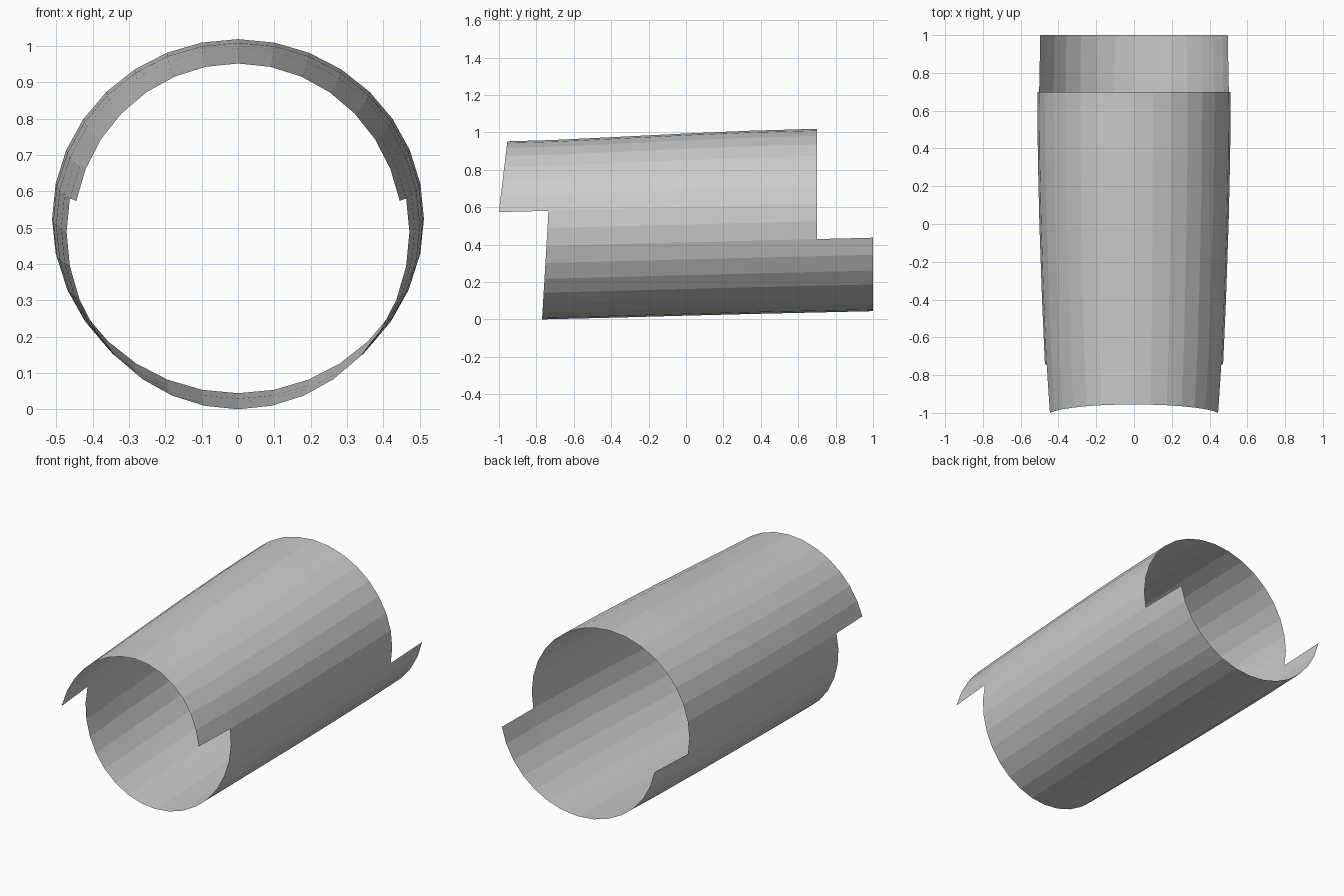
import bpy, bmesh
from math import sin, cos, pi

if "Cube" in bpy.data.objects:
    bpy.data.objects.remove(bpy.data.objects["Cube"])

SIDES = 32
# Per ring: y, half width, top height, bottom height
RINGS = [(-1.0, 0.454, 0.953, -0.005),
         (-0.735, 0.472, 0.960, 0.001),
         (-0.4, 0.487, 0.975, 0.010),
         (0.0, 0.501, 0.995, 0.021),
         (0.35, 0.509, 1.010, 0.030),
         (0.7, 0.512, 1.020, 0.038),
         (1.0, 0.506, 1.022, 0.045)]
# Forward lean of the two front edges
LEAN = {0: 0.12, 1: 0.06}

bm = bmesh.new()
grid = []
for r, (y, half, top, bottom) in enumerate(RINGS):
    mid = 0.508 + 0.025 * y
    row = []
    for i in range(SIDES):
        a = 2 * pi * i / SIDES
        h = top - mid if sin(a) > 0 else mid - bottom
        z = mid + h * sin(a)
        row.append(bm.verts.new((half * cos(a), y + LEAN.get(r, 0) * (z - 0.58), z)))
    grid.append(row)

# Open shell: the upper half projects at the front, the lower half at the back
for r in range(len(RINGS) - 1):
    for i in range(SIDES):
        upper = 1 <= i < SIDES // 2 - 1
        lower = SIDES // 2 + 1 <= i < SIDES - 1
        if (r == 0 and not upper) or (r == len(RINGS) - 2 and not lower):
            continue
        j = (i + 1) % SIDES
        bm.faces.new((grid[r][i], grid[r][j], grid[r + 1][j], grid[r + 1][i]))

# Drop unused points and rest the shell on the ground
bmesh.ops.delete(bm, geom=[v for v in bm.verts if not v.link_faces], context='VERTS')
low = min(v.co.z for v in bm.verts)
for v in bm.verts:
    v.co.z -= low
bmesh.ops.recalc_face_normals(bm, faces=bm.faces)

mesh = bpy.data.meshes.new("stepped_sleeve")
bm.to_mesh(mesh)
bm.free()
bpy.context.collection.objects.link(bpy.data.objects.new("stepped_sleeve", mesh))
